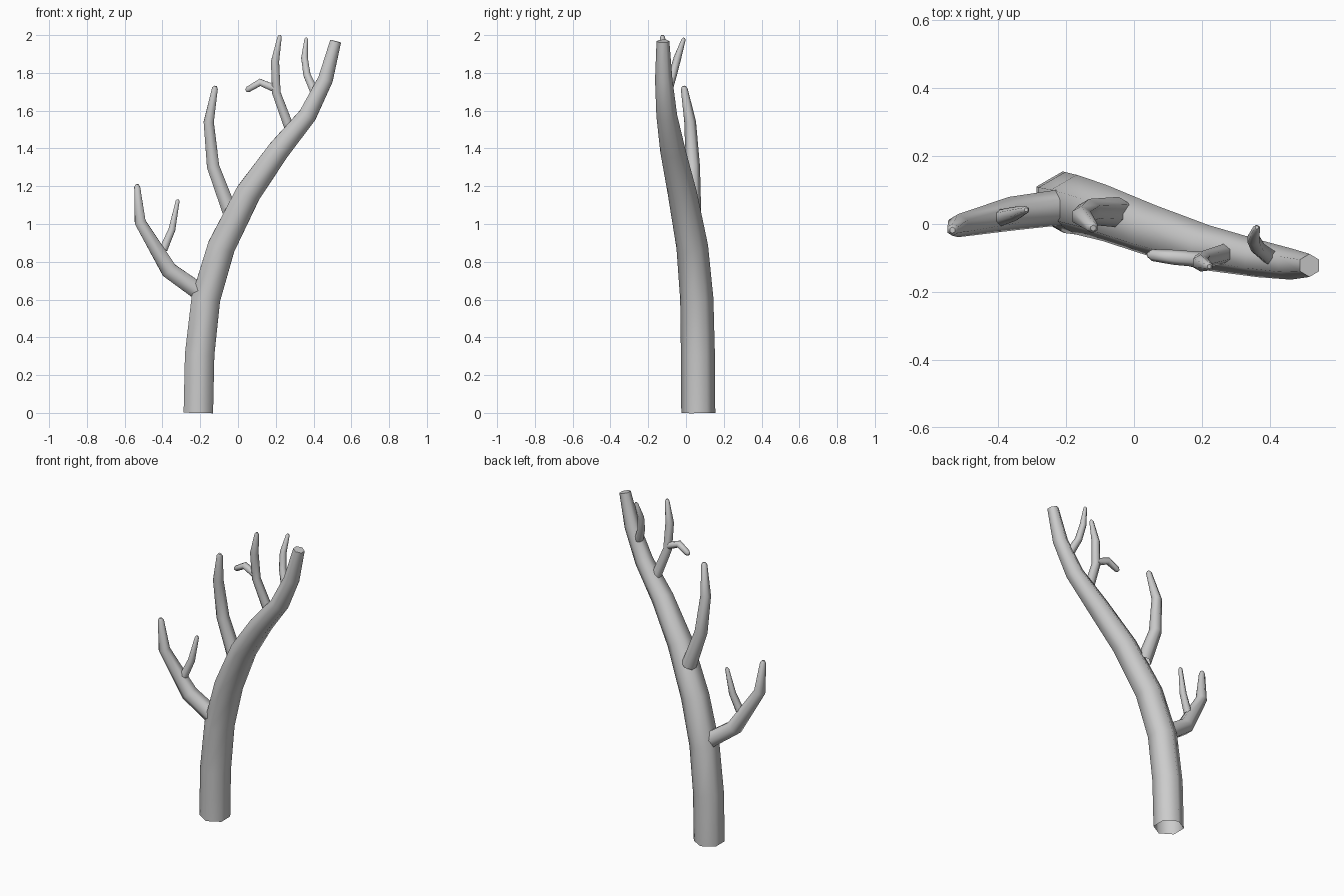
import bpy, bmesh, math
from mathutils import Vector

if "Cube" in bpy.data.objects:
    bpy.data.objects.remove(bpy.data.objects["Cube"])

SIDES = 6


def limb(name, path, round_tip=True):
    """Tapered six-sided tube; path = (x, y, z, radius) per ring."""
    pts = [Vector(p[:3]) for p in path]
    radii = [p[3] for p in path]
    if round_tip:  # small extra ring that rounds off the end
        d = (pts[-1] - pts[-2]).normalized()
        end = pts[-1].copy()
        pts[-1] = end - d * radii[-1] * 0.8
        pts.append(end)
        radii.append(radii[-1] * 0.5)
    bm = bmesh.new()
    rings = []
    for i, (p, r) in enumerate(zip(pts, radii)):
        t = Vector()
        if i > 0:
            t += (p - pts[i - 1]).normalized()
        if i < len(pts) - 1:
            t += (pts[i + 1] - p).normalized()
        t.normalize()
        u = Vector((0, 1, 0))
        u = (u - t * u.dot(t)).normalized()
        v = t.cross(u)
        rings.append([bm.verts.new(p + r * (u * math.cos(a) + v * math.sin(a)))
                      for a in (2 * math.pi * k / SIDES for k in range(SIDES))])
    for a, b in zip(rings, rings[1:]):
        for k in range(SIDES):
            n = (k + 1) % SIDES
            bm.faces.new((a[k], a[n], b[n], b[k])).smooth = True
    bm.faces.new(rings[-1])  # end cap, base stays open
    me = bpy.data.meshes.new(name)
    bm.to_mesh(me)
    bm.free()
    ob = bpy.data.objects.new(name, me)
    bpy.context.collection.objects.link(ob)
    return ob


# Trunk
limb("trunk", [
    (-.21, .065, 0, .09), (-.203, .063, .31, .09), (-.17, .057, .605, .088),
    (-.088, .033, .88, .084), (.055, -.02, 1.165, .077), (.215, -.07, 1.39, .067),
    (.368, -.102, 1.575, .055), (.463, -.118, 1.765, .046), (.517, -.122, 1.968, .034),
], round_tip=False)

# Low left branch and its twig
limb("low_branch", [(-.21, .05, .645, .053), (-.365, .03, .755, .05),
                    (-.518, -.005, 1.01, .034), (-.535, -.018, 1.21, .018)])
limb("low_twig", [(-.395, .018, .865, .025), (-.35, .03, .97, .021),
                  (-.318, .042, 1.13, .012)])

# Middle branch
limb("middle_branch", [(-.045, .035, 1.07, .045), (-.132, .036, 1.305, .038),
                       (-.155, .022, 1.54, .031), (-.12, -.012, 1.73, .018)])

# Upper branch and its side twig
limb("upper_branch", [(.275, -.085, 1.5, .03), (.203, -.105, 1.695, .026),
                      (.196, -.115, 1.86, .025), (.222, -.125, 2.0, .013)])
limb("upper_twig", [(.2, -.105, 1.715, .023), (.117, -.098, 1.75, .022),
                    (.042, -.09, 1.706, .018)])

# Top twig
limb("top_twig", [(.405, -.1, 1.7, .026), (.365, -.07, 1.79, .022),
                  (.352, -.045, 1.88, .02), (.362, -.01, 1.985, .011)])
